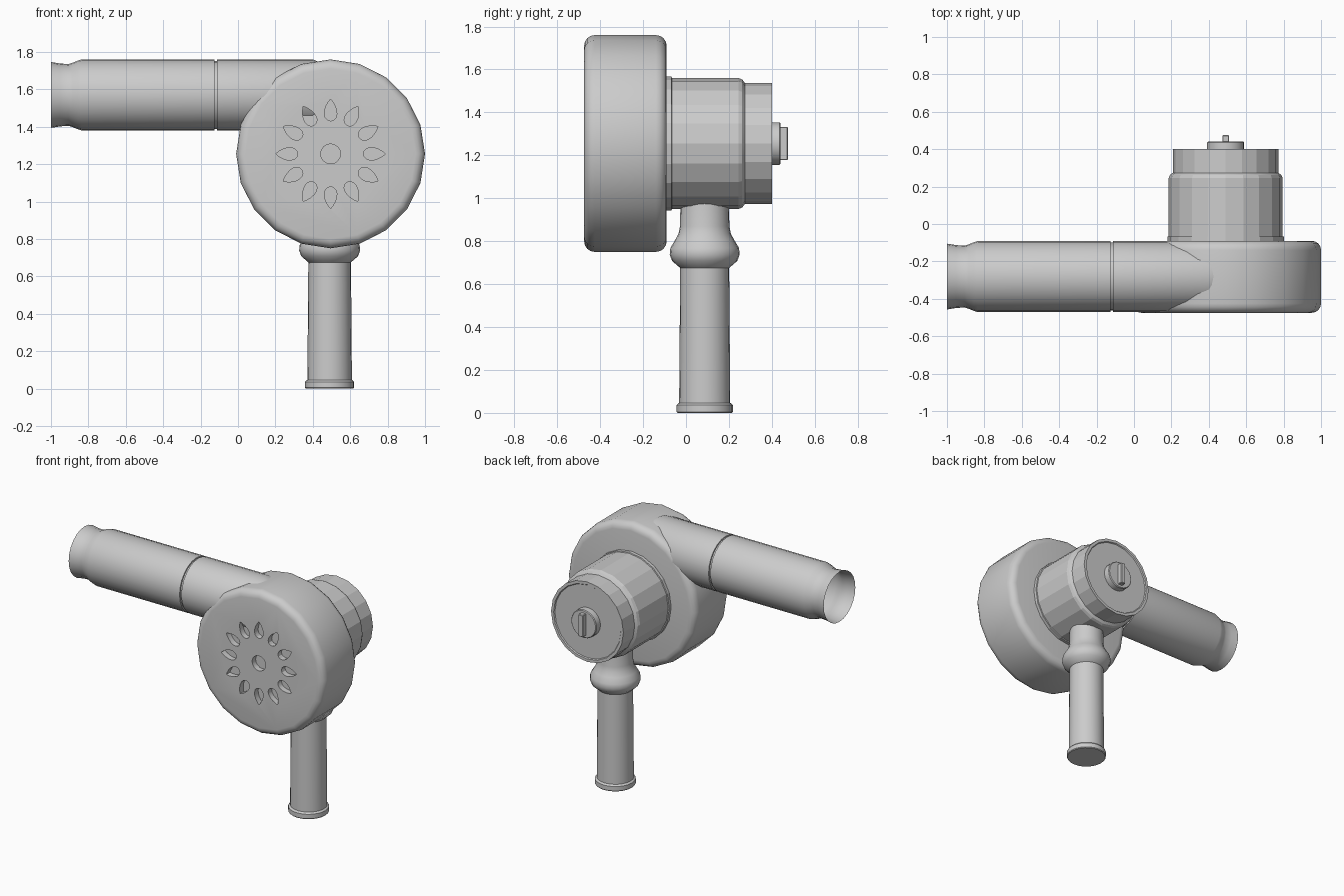
import bpy, bmesh
from math import sin, cos, pi, radians
from mathutils import Vector

if "Cube" in bpy.data.objects:
    bpy.data.objects.remove(bpy.data.objects["Cube"])

CX, CZ = 0.495, 1.255      # drum / motor axis position


def finish(name, bm, angle=30):
    bmesh.ops.recalc_face_normals(bm, faces=bm.faces[:])
    me = bpy.data.meshes.new(name)
    bm.to_mesh(me)
    bm.free()
    ob = bpy.data.objects.new(name, me)
    bpy.context.collection.objects.link(ob)
    if angle:
        shade(ob, angle)
    return ob


def shade(ob, angle):
    bpy.ops.object.select_all(action='DESELECT')
    ob.select_set(True)
    bpy.context.view_layer.objects.active = ob
    bpy.ops.object.shade_smooth_by_angle(angle=radians(angle))


def lathe(name, profile, origin, axis, sides=20, start=True, end=True, angle=30):
    """Revolve (radius, distance along axis) points, optionally capping the ends."""
    q = Vector(axis).to_track_quat('Z', 'Y')
    bm = bmesh.new()
    rings = []
    for r, h in profile:
        rings.append([bm.verts.new(Vector(origin) + q @ Vector(
            (r * cos(2 * pi * i / sides), r * sin(2 * pi * i / sides), h)))
            for i in range(sides)])
    for a, b in zip(rings, rings[1:]):
        for i in range(sides):
            j = (i + 1) % sides
            bm.faces.new((a[i], a[j], b[j], b[i]))
    if start:
        bm.faces.new(rings[0])
    if end:
        bm.faces.new(rings[-1])
    return finish(name, bm, angle)


# Fan drum with rounded rims
R, f = 0.505, 0.05
arc = [k * pi / 8 for k in range(5)]
drum_profile = [(R - f + f * sin(t), -0.475 + f - f * cos(t)) for t in arc]
drum_profile += [(R - f + f * cos(t), -0.09 - f + f * sin(t)) for t in arc]
drum = lathe("fan_drum", drum_profile, (CX, 0, CZ), (0, 1, 0), 20, angle=0)

# Vent recesses: a ring of twelve petals and a round centre
bm = bmesh.new()


def cut(points):
    a = [bm.verts.new((CX + x, -0.6, CZ + z)) for x, z in points]
    b = [bm.verts.new((CX + x, -0.435, CZ + z)) for x, z in points]
    bm.faces.new(a)
    bm.faces.new(b[::-1])
    n = len(a)
    for i in range(n):
        bm.faces.new((a[i], a[(i + 1) % n], b[(i + 1) % n], b[i]))


ts = [2 * pi * i / 16 for i in range(16)]
for k in range(12):
    g = k * pi / 6
    petal = [(0.234 + 0.058 * cos(t), 0.042 * sin(t) * abs(sin(t / 2)) ** 0.8) for t in ts]
    cut([(u * cos(g) - w * sin(g), u * sin(g) + w * cos(g)) for u, w in petal])
cut([(0.053 * cos(t), 0.053 * sin(t)) for t in ts])
cutter = finish("vent_cutter", bm, 0)
cutter.hide_render = True
mod = drum.modifiers.new("vents", 'BOOLEAN')
mod.operation, mod.object, mod.solver = 'DIFFERENCE', cutter, 'EXACT'
bpy.context.view_layer.objects.active = drum
bpy.ops.object.modifier_apply(modifier=mod.name)
bpy.data.objects.remove(cutter)
shade(drum, 30)

# Air outlet tube with seam groove and flared, open mouth
lathe("nozzle", [(0.176, -1.0), (0.168, -0.95), (0.165, -0.905), (0.172, -0.885), (0.184, -0.855),
                 (0.19, -0.835), (0.19, -0.126), (0.181, -0.125), (0.181, -0.113),
                 (0.19, -0.112), (0.19, 0.40), (0.16, 0.47)],
      (0, -0.281, 1.57), (1, 0, 0), 24, start=False, end=False)

# Motor housing with flange, stepped end and slightly sunk back face
MX = 0.49
lathe("motor_housing", [(0.312, -0.10), (0.312, -0.068), (0.305, -0.066), (0.305, 0.245),
                        (0.298, 0.262), (0.282, 0.274), (0.282, 0.40), (0.262, 0.40),
                        (0.257, 0.393)],
      (MX, 0, CZ), (0, 1, 0), 20, angle=15)

# Switch knob and its grip
lathe("switch_knob", [(0.099, 0.385), (0.099, 0.436), (0.094, 0.441)],
      (MX, 0, CZ), (0, 1, 0), 20)
bm = bmesh.new()
bmesh.ops.create_cube(bm, size=1)
for v in bm.verts:
    v.co = Vector((MX + v.co.x * 0.036, 0.4525 + v.co.y * 0.045, CZ + v.co.z * 0.155))
bmesh.ops.bevel(bm, geom=bm.edges[:], offset=0.004, segments=1, affect='EDGES')
finish("switch_grip", bm)

# Handle with foot ring and rounded collar
lathe("handle", [(0.127, 0), (0.131, 0.005), (0.131, 0.036), (0.124, 0.044), (0.119, 0.046),
                 (0.114, 0.675), (0.122, 0.682), (0.152, 0.708), (0.163, 0.738), (0.160, 0.768),
                 (0.138, 0.805), (0.122, 0.835), (0.115, 0.87), (0.112, 1.03)],
      (MX, 0.087, 0), (0, 0, 1), 24)
